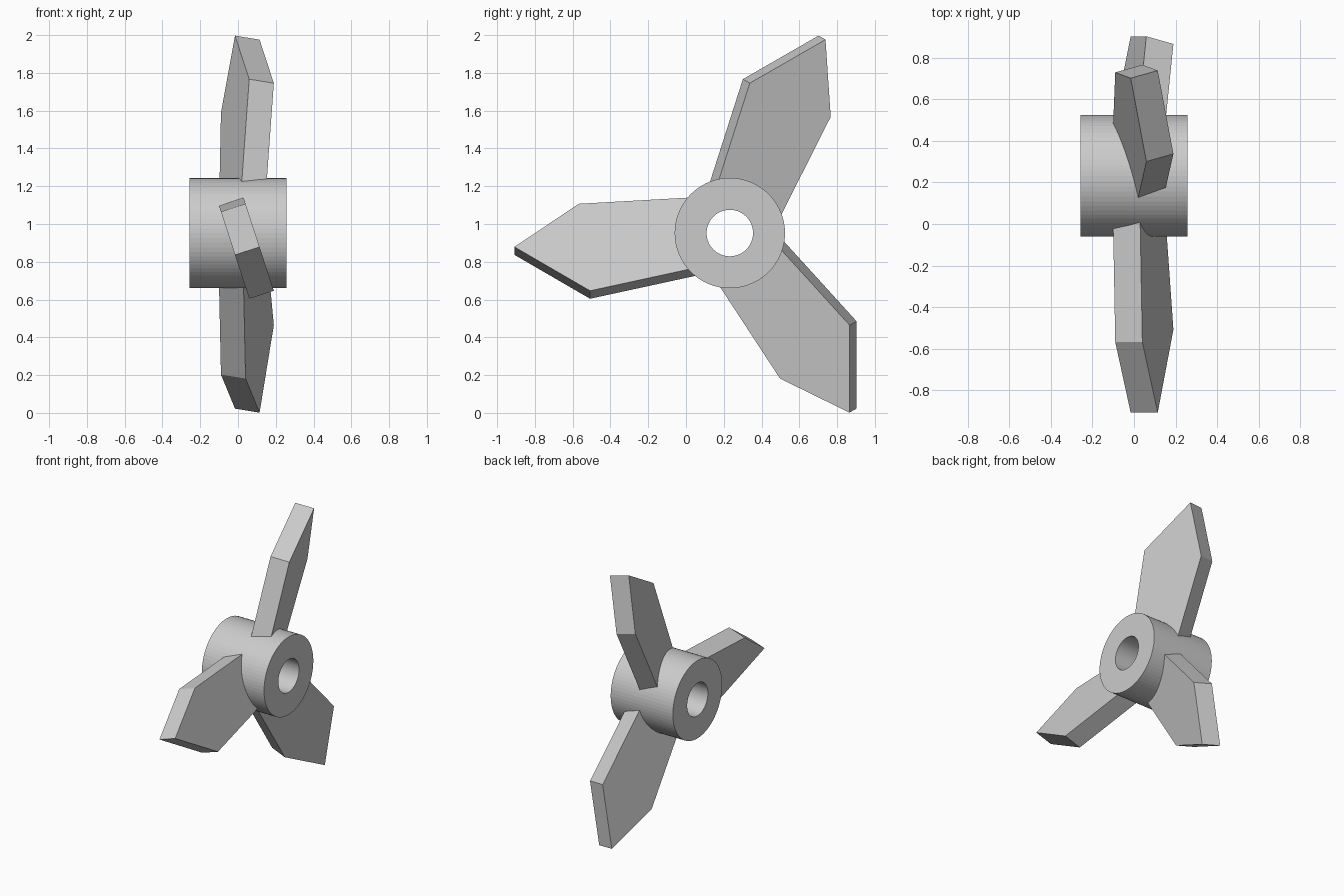
import bpy
import bmesh
import math
from mathutils import Matrix, Vector

cube = bpy.data.objects.get("Cube")
if cube:
    bpy.data.objects.remove(cube, do_unlink=True)

CENTRE = Vector((0, 0.232, 0.952))
HUB_RADIUS, BORE_RADIUS, HUB_HALF = 0.292, 0.123, 0.258
SEGMENTS = 72
PITCH = math.radians(18)

grey = bpy.data.materials.new("plain_grey")
grey.use_nodes = True
grey.diffuse_color = (0.6, 0.6, 0.6, 1)
grey.node_tree.nodes["Principled BSDF"].inputs["Base Color"].default_value = grey.diffuse_color


def add_object(name, bm):
    bmesh.ops.recalc_face_normals(bm, faces=bm.faces)
    mesh = bpy.data.meshes.new(name)
    bm.to_mesh(mesh)
    bm.free()
    mesh.materials.append(grey)
    obj = bpy.data.objects.new(name, mesh)
    bpy.context.collection.objects.link(obj)
    return obj


# Hub: a rectangular section spun around the x axis into a bored cylinder
bm = bmesh.new()
section = [(-HUB_HALF, BORE_RADIUS), (HUB_HALF, BORE_RADIUS),
           (HUB_HALF, HUB_RADIUS), (-HUB_HALF, HUB_RADIUS)]
verts = [bm.verts.new((x, 0, r)) for x, r in section]
edges = [bm.edges.new((verts[i], verts[(i + 1) % 4])) for i in range(4)]
bmesh.ops.spin(bm, geom=verts + edges, cent=(0, 0, 0), axis=(1, 0, 0),
               angle=math.tau, steps=SEGMENTS, use_merge=True)
bmesh.ops.remove_doubles(bm, verts=bm.verts, dist=0.0005)
add_object("hub", bm).location = CENTRE

# Blades: a pointed outline (distance from axis, width), thickened and pitched
outline = [(0.14, 0.174), (0.80, 0.135), (1.14, -0.105), (0.74, -0.349), (0.14, -0.212)]
BACK, FRONT = -0.051, 0.086
for i, name in enumerate(("front_blade", "lower_blade", "upper_blade")):
    bm = bmesh.new()
    face = bm.faces.new([bm.verts.new((BACK, -r, w)) for r, w in outline])
    grown = bmesh.ops.extrude_face_region(bm, geom=[face], use_keep_orig=True)
    moved = [g for g in grown["geom"] if isinstance(g, bmesh.types.BMVert)]
    bmesh.ops.translate(bm, verts=moved, vec=(FRONT - BACK, 0, 0))
    turn = Matrix.Rotation(math.tau * i / 3, 4, 'X') @ Matrix.Rotation(-PITCH, 4, 'Y')
    bmesh.ops.transform(bm, matrix=turn, verts=bm.verts)
    add_object(name, bm).location = CENTRE
